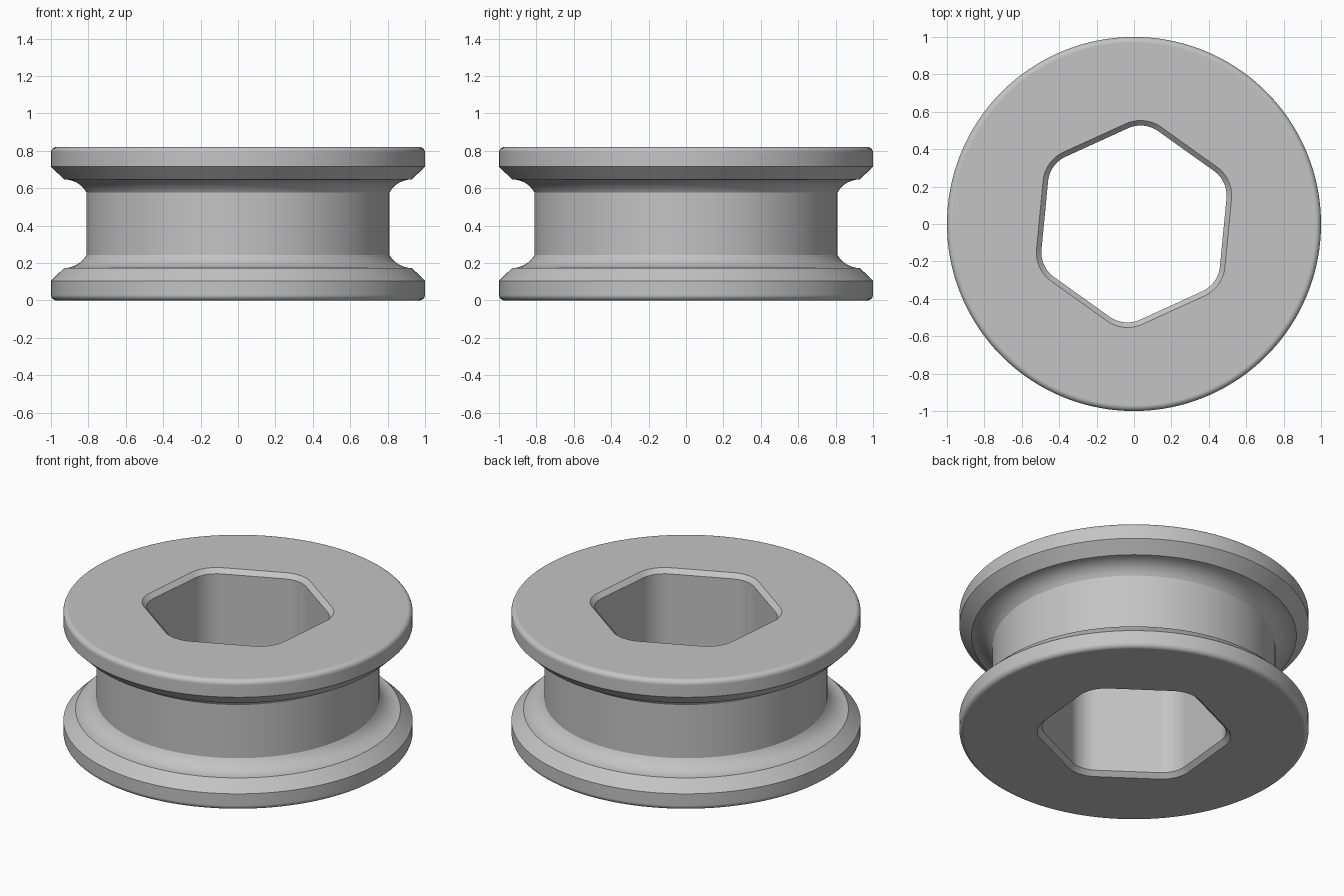
import bpy, bmesh
from math import sin, cos, radians

cube = bpy.data.objects.get("Cube")
if cube:
    bpy.data.objects.remove(cube, do_unlink=True)

H = 0.82          # total height
PER_CORNER = 24   # points per bore corner
N = 6 * PER_CORNER
TURN = 24.5       # direction of the first bore corner, degrees


def circle(r, z):
    """Ring of the turned body."""
    a = [radians(TURN - 30 + 360 * i / N) for i in range(N)]
    return [(r * cos(t), r * sin(t), z) for t in a]


def hexagon(inset, z):
    """Rounded hexagon ring of the bore."""
    d, r = 0.365, 0.19 - inset
    pts = []
    for k in range(6):
        c = radians(TURN + 60 * k)
        for j in range(PER_CORNER):
            t = radians(TURN + 60 * k - 30 + 60 * j / (PER_CORNER - 1))
            pts.append((d * cos(c) + r * cos(t), d * sin(c) + r * sin(t), z))
    return pts


# Lower half of the turned profile: rounded rim, chamfer, concave neck
F = 0.03
half = [(1 - F + F * sin(radians(a)), F - F * cos(radians(a))) for a in range(0, 91, 15)]
half.append((1.0, 0.105))
R, SWEEP, STEPS = 0.138, 60, 8
for i in range(STEPS + 1):
    a = radians(SWEEP * i / STEPS)
    half.append((0.93 - R * sin(a), 0.173 + R * (1 - cos(a))))
profile = half + [(r, H - z) for r, z in reversed(half)]

# Closed chain of rings: bore chamfer, outside, bore chamfer, bore wall
B = 0.027
rings = [hexagon(B, B), hexagon(0, 0)]
rings += [circle(r, z) for r, z in profile]
rings += [hexagon(0, H), hexagon(B, H - B)]

bm = bmesh.new()
loops = [[bm.verts.new(p) for p in ring] for ring in rings]
for k, lower in enumerate(loops):
    upper = loops[(k + 1) % len(loops)]
    for i in range(N):
        j = (i + 1) % N
        bm.faces.new((lower[i], lower[j], upper[j], upper[i]))
bmesh.ops.recalc_face_normals(bm, faces=bm.faces)
mesh = bpy.data.meshes.new("grooved_roller")
bm.to_mesh(mesh)
bm.free()

roller = bpy.data.objects.new("grooved_roller", mesh)
bpy.context.collection.objects.link(roller)

# Plain grey
mat = bpy.data.materials.new("plain_grey")
mat.use_nodes = True
grey = (0.55, 0.55, 0.55, 1)
mat.diffuse_color = grey
mat.node_tree.nodes["Principled BSDF"].inputs["Base Color"].default_value = grey
mesh.materials.append(mat)

# Smooth shading with crisp edges and flat end faces
bpy.ops.object.select_all(action="DESELECT")
roller.select_set(True)
bpy.context.view_layer.objects.active = roller
bpy.ops.object.shade_smooth_by_angle(angle=radians(30))
weighted = roller.modifiers.new("flat_faces", "WEIGHTED_NORMAL")
weighted.keep_sharp = True
